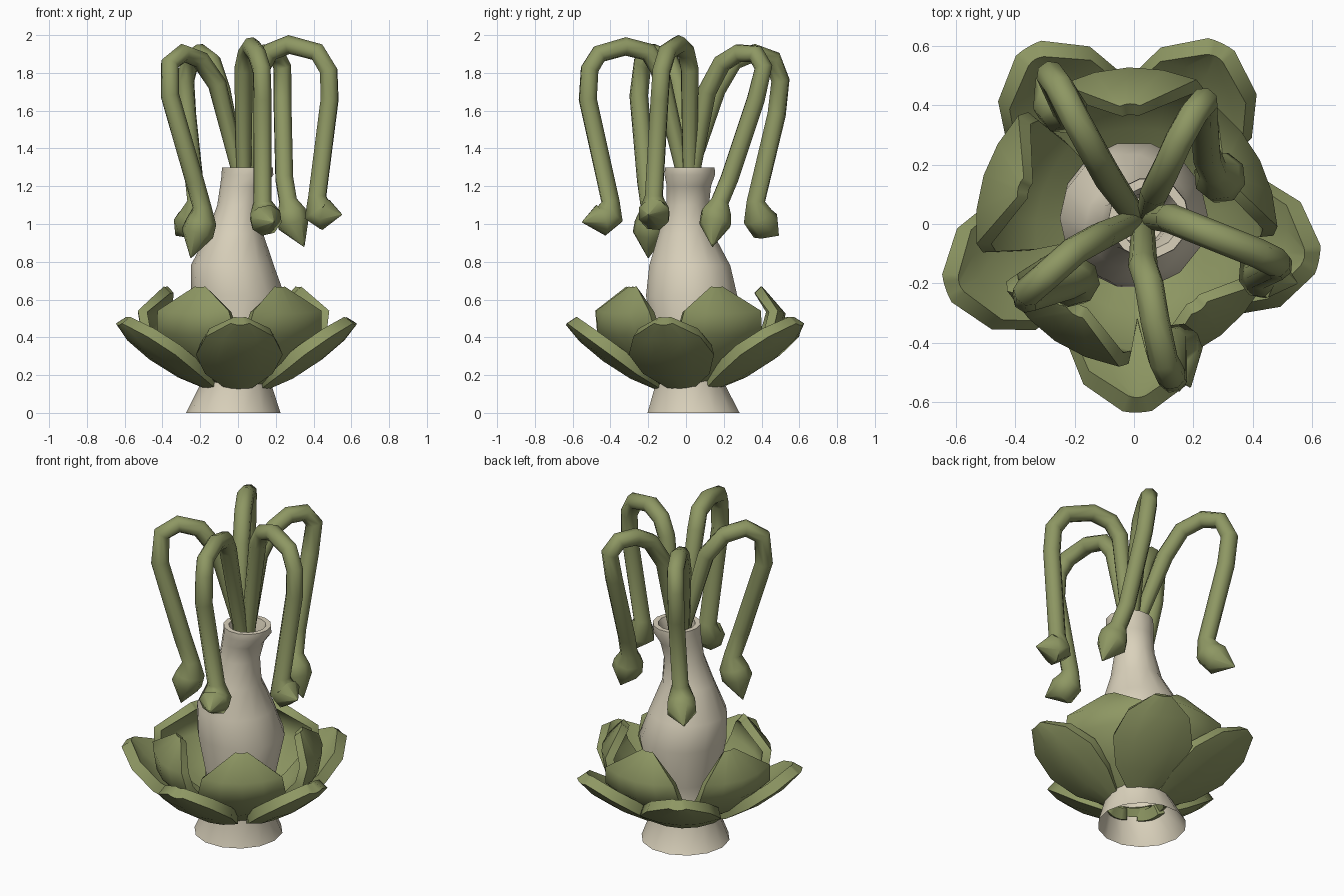
import bpy, bmesh, math
from mathutils import Vector

cube = bpy.data.objects.get("Cube")
if cube:
    bpy.data.objects.remove(cube, do_unlink=True)


def material(name, color):
    m = bpy.data.materials.new(name)
    m.use_nodes = True
    m.diffuse_color = color
    m.node_tree.nodes["Principled BSDF"].inputs["Base Color"].default_value = color
    return m


cream = material("cream clay", (0.70, 0.64, 0.50, 1))
green = material("leaf green", (0.27, 0.31, 0.125, 1))


def grid_object(name, rows, mat, closed):
    """Skin rows of points into a sheet or tube."""
    bm = bmesh.new()
    verts = [[bm.verts.new(p) for p in row] for row in rows]
    count = len(rows[0])
    for low, high in zip(verts, verts[1:]):
        for i in range(count if closed else count - 1):
            j = (i + 1) % count
            bm.faces.new((low[i], low[j], high[j], high[i]))
    mesh = bpy.data.meshes.new(name)
    bm.to_mesh(mesh)
    bm.free()
    mesh.materials.append(mat)
    obj = bpy.data.objects.new(name, mesh)
    bpy.context.collection.objects.link(obj)
    return obj


def finish(obj, angle):
    """Apply modifiers or curve bevels, then smooth by angle."""
    bpy.ops.object.select_all(action="DESELECT")
    obj.select_set(True)
    bpy.context.view_layer.objects.active = obj
    bpy.ops.object.convert(target="MESH")
    bpy.ops.object.shade_smooth_by_angle(angle=math.radians(angle))


# Slightly crooked vase with a hollow neck: centre x, centre y, height, radius
vase_rings = [(-.025, .04, 0, .25), (-.01, .02, .17, .18), (0, .025, .38, .2),
              (0, .03, .62, .248), (-.03, .02, .78, .22), (-.015, 0, .95, .148),
              (.005, .01, 1.1, .115), (.025, .015, 1.2, .12), (.05, .02, 1.26, .137),
              (.05, .02, 1.3, .135), (.05, .02, 1.3, .105), (.03, .015, 1.2, .085),
              (.02, .01, 1.08, .08), (.02, .01, 1.06, .004)]
SIDES = 14
rows = []
for cx, cy, z, r in vase_rings:
    ring = [2 * math.pi * i / SIDES for i in range(SIDES)]
    rows.append([(cx + r * math.cos(a), cy + r * math.sin(a), z) for a in ring])
finish(grid_object("vase", rows, cream, True), 40)


# Cupped petals: distance out, height, half width
def petal(name, rings, degrees, reach, cup, lift, thickness):
    a = math.radians(degrees)
    out = Vector((math.cos(a), math.sin(a), 0))
    side = Vector((-out.y, out.x, 0))
    up = Vector((0, 0, 1))
    rows = []
    for r, z, w in rings:
        row = []
        for t in (-1, -0.5, 0, 0.5, 1):
            bend = t * t * w
            row.append(out * (r * reach - cup * bend) + side * (w * t) + up * (z + lift * bend))
        rows.append(row)
    obj = grid_object(name, rows, green, False)
    solid = obj.modifiers.new("thickness", "SOLIDIFY")
    solid.thickness = thickness
    solid.offset = 0
    finish(obj, 60)


# The lower ring lies open, the upper ring curls in at the tips
lower = [(.14, .15, .06), (.28, .21, .17), (.42, .3, .22), (.54, .4, .17), (.61, .485, .04)]
upper = [(.15, .17, .1), (.32, .28, .19), (.455, .42, .24), (.475, .52, .22), (.365, .65, .03)]
for i, (angle, reach) in enumerate([(-89, 1), (-11, 1), (64, 1.07), (121, 1.1), (199, 1.06)]):
    petal(f"lower_petal_{i + 1}", lower, angle, reach, 0.15, 0.15, 0.065)
for i, (angle, reach) in enumerate([(27, .95), (92, 1.06), (162, 1.07), (236, .95), (308, .95)]):
    petal(f"upper_petal_{i + 1}", upper, angle, reach, 0.22, 0.08, 0.05)


# Drooping stems that swell into pointed buds
def stem(name, path):
    data = bpy.data.curves.new(name, "CURVE")
    data.dimensions = "3D"
    data.bevel_depth = 0.05
    data.bevel_resolution = 2
    data.use_fill_caps = True
    data.materials.append(green)
    spline = data.splines.new("POLY")
    spline.points.add(len(path) - 1)
    # The last three points form the bud
    radii = [0.8] * 2 + [1.0] * (len(path) - 5) + [1.65, 1.75, 0.05]
    for point, co, r in zip(spline.points, path, radii):
        point.co = (*co, 1)
        point.radius = r
    obj = bpy.data.objects.new(name, data)
    bpy.context.collection.objects.link(obj)
    finish(obj, 60)


stem("right_back_stem", [(.01, .02, 1.06), (.0, .03, 1.3), (-.09, .16, 1.71), (-.14, .25, 1.86),
                         (-.2, .36, 1.905), (-.25, .46, 1.87), (-.28, .5, 1.76),
                         (-.27, .48, 1.58), (-.22, .37, 1.12), (-.235, .38, 1.04),
                         (-.265, .42, .99), (-.33, .49, .94)])
stem("left_back_stem", [(.03, .02, 1.06), (.05, .04, 1.3), (.07, .11, 1.7), (.11, .19, 1.85),
                        (.15, .28, 1.905), (.2, .37, 1.9), (.235, .41, 1.83), (.235, .37, 1.66),
                        (.245, .23, 1.24), (.265, .18, 1.12), (.28, .16, 1.06),
                        (.295, .155, 1.0), (.35, .14, .88)])
stem("left_stem", [(.04, .01, 1.06), (.06, .02, 1.3), (.12, .02, 1.82), (.17, 0, 1.91),
                   (.27, -.04, 1.95), (.42, -.1, 1.91), (.48, -.13, 1.81), (.485, -.14, 1.66),
                   (.42, -.17, 1.15), (.42, -.165, 1.07), (.46, -.17, 1.05), (.55, -.2, 1.05)])
stem("front_stem", [(.03, .01, 1.06), (.03, -.02, 1.3), (.03, -.14, 1.82), (.05, -.2, 1.91),
                    (.07, -.32, 1.94), (.1, -.46, 1.9), (.125, -.51, 1.82), (.13, -.52, 1.66),
                    (.13, -.40, 1.12), (.14, -.405, 1.05), (.15, -.45, 1.02), (.19, -.55, 1.01)])
stem("right_front_stem", [(.02, .01, 1.06), (0, .01, 1.3), (-.11, -.04, 1.74), (-.2, -.09, 1.87),
                          (-.29, -.17, 1.905), (-.36, -.23, 1.85), (-.36, -.25, 1.68),
                          (-.23, -.21, 1.23), (-.19, -.19, 1.09), (-.195, -.19, 1.01),
                          (-.215, -.195, .95), (-.25, -.2, .82)])
